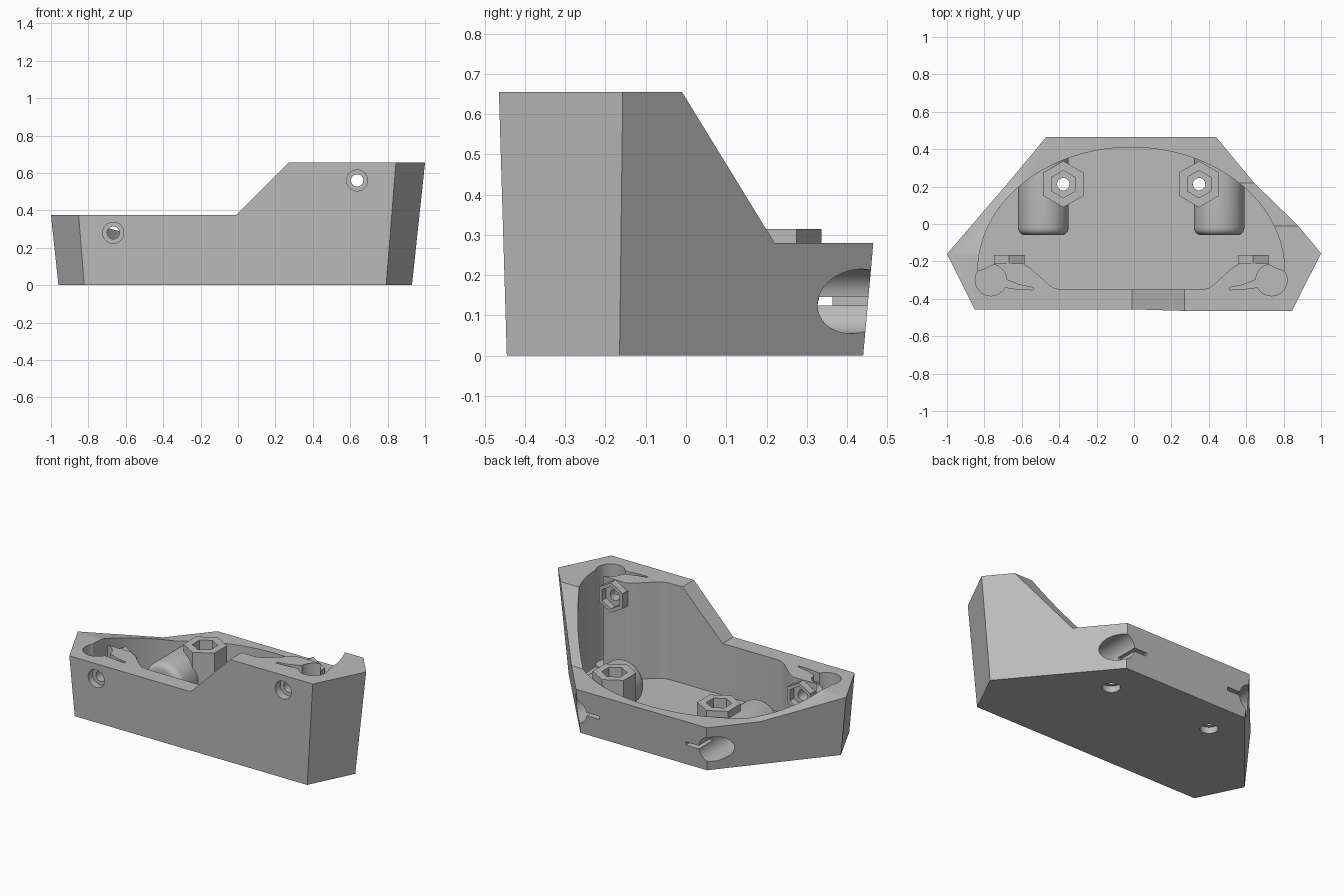
import bpy, bmesh
from math import sin, cos, pi

cube = bpy.data.objects.get("Cube")
if cube:
    bpy.data.objects.remove(cube)

grey = bpy.data.materials.new("plain grey")
grey.use_nodes = True
grey.diffuse_color = (0.5, 0.5, 0.5, 1)
grey.node_tree.nodes["Principled BSDF"].inputs["Base Color"].default_value = (0.5, 0.5, 0.5, 1)

CX = -0.015  # symmetry line of the housing
SIDES = (-1, 1)


def loft(name, low, high):
    """Closed solid between two matching rings."""
    bm = bmesh.new()
    a = [bm.verts.new(p) for p in low]
    b = [bm.verts.new(p) for p in high]
    bm.faces.new(a)
    bm.faces.new(b)
    for i in range(len(a)):
        j = (i + 1) % len(a)
        bm.faces.new((a[i], a[j], b[j], b[i]))
    bmesh.ops.recalc_face_normals(bm, faces=bm.faces)
    me = bpy.data.meshes.new(name)
    bm.to_mesh(me)
    bm.free()
    me.materials.append(grey)
    ob = bpy.data.objects.new(name, me)
    bpy.context.collection.objects.link(ob)
    return ob


def prism(name, pts, lo, hi, axis="z"):
    place = {"x": lambda a, b, t: (t, a, b),
             "y": lambda a, b, t: (a, t, b),
             "z": lambda a, b, t: (a, b, t)}[axis]
    return loft(name, [place(a, b, lo) for a, b in pts], [place(a, b, hi) for a, b in pts])


def disc(u, v, r, n=40):
    """Ring of n points; a hexagon has a corner on the second axis."""
    return [(u + r * sin(2 * pi * i / n), v + r * cos(2 * pi * i / n)) for i in range(n)]


def combine(target, tool, operation="DIFFERENCE"):
    mod = target.modifiers.new("cut", "BOOLEAN")
    mod.operation = operation
    mod.solver = "EXACT"
    mod.object = tool
    bpy.context.view_layer.objects.active = target
    bpy.ops.object.modifier_apply(modifier=mod.name)
    bpy.data.objects.remove(tool)


def outline(z):
    """Six-sided footprint, flaring with height."""
    back, tip, front = 0.44 + 0.05 * z, 0.945 + 0.107 * z, 0.807 + 0.08 * z
    half = [(back, 0.44 + 0.09 * z), (tip, -0.165 + 0.012 * z), (front, -0.445 - 0.03 * z)]
    ring = half + [(-x, y) for x, y in reversed(half)]
    return [(CX + x, y, z) for x, y in ring]


# Flared housing
housing = loft("housing", outline(0), outline(0.655))

# Stepped rim: steep back ramp, then the low side with its slanted end
combine(housing, prism("back_ramp_cut", [(-0.01, 0.655), (0.22, 0.28), (0.7, 0.28),
                                         (0.7, 0.9), (-0.16, 0.9)], -1.3, 1.3, "x"))
low_cut = prism("low_side_cut", [(0.22, 0.28), (-0.16, 0.375), (-0.7, 0.375),
                                 (-0.7, 0.8), (0.22, 0.8)], -1.3, -0.01, "x")
for v in low_cut.data.vertices:
    if v.co.x > -1:
        v.co.x += v.co.z - 0.375
combine(housing, low_cut)

# Cavity: half-oval back wall, front corner pillars
arc = [(0.82 * cos(pi * i / 64), -0.25 + 0.66 * sin(pi * i / 64)) for i in range(65)]
pillar = [(0.775, -0.235), (0.73, -0.212), (0.58, -0.21), (0.54, -0.235), (0.50, -0.27),
          (0.44, -0.325), (0.41, -0.344), (0.37, -0.35)]
edge = arc + [(-x, y) for x, y in pillar] + pillar[::-1]
cavity = prism("cavity", [(CX + x, y) for x, y in edge], 0.05, 1)

# Round-ended ducts left standing in the cavity
for s in SIDES:
    duct = prism("duct", disc(CX + s * 0.47, 0.135, 0.135, 48), -0.06, 0.7, "y")
    bm = bmesh.new()
    bm.from_mesh(duct.data)
    rim = [e for e in bm.edges if all(v.co.y < 0 for v in e.verts)]
    bmesh.ops.bevel(bm, geom=rim, offset=0.04, segments=5, profile=0.5, affect="EDGES")
    bm.to_mesh(duct.data)
    bm.free()
    combine(cavity, duct)
combine(housing, cavity)

for s, screw_z in ((-1, 0.28), (1, 0.56)):
    nut_x, front_x, duct_x = CX + s * 0.363, CX + s * 0.652, CX + s * 0.47

    # Upright hexagonal boss and the nut boss on the pillar
    combine(housing, prism("hex_boss", disc(nut_x, 0.213, 0.124, 6), 0.03, 0.315), "UNION")
    combine(housing, prism("front_nut_boss", disc(front_x, screw_z, 0.094, 6),
                           -0.24, -0.165, "y"), "UNION")

    # Duct bore with its thin side slot
    combine(housing, prism("duct_bore", disc(duct_x, 0.135, 0.08), 0.02, 0.7, "y"))
    inner = duct_x - s * 0.17
    combine(housing, prism("duct_slot", [(duct_x, 0.125), (inner, 0.125), (inner, 0.146),
                                         (duct_x, 0.146)], 0.31, 0.7, "y"))

    # Floor screw: nut pocket, hole, counterbore
    combine(housing, prism("nut_pocket", disc(nut_x, 0.213, 0.073, 6), 0.255, 0.6))
    combine(housing, prism("floor_hole", disc(nut_x, 0.213, 0.033), -0.1, 0.6))
    combine(housing, prism("floor_counterbore", disc(nut_x, 0.213, 0.052), -0.1, 0.04))

    # Corner pocket with a leaf-shaped slot
    combine(housing, prism("corner_pocket", disc(CX + s * 0.75, -0.3, 0.084), 0.06, 1))
    leaf = [(0.70, -0.285), (0.66, -0.30), (0.60, -0.325), (0.525, -0.34),
            (0.525, -0.352), (0.60, -0.349), (0.70, -0.335)]
    combine(housing, prism("leaf_slot", [(CX + s * x, y) for x, y in leaf], 0.06, 1))

    # Front screw: nut pocket, hole, counterbore
    combine(housing, prism("front_nut_pocket", disc(front_x, screw_z, 0.07, 6), -0.205, -0.1, "y"))
    combine(housing, prism("front_hole", disc(front_x, screw_z, 0.033), -0.7, -0.1, "y"))
    combine(housing, prism("front_counterbore", disc(front_x, screw_z, 0.056), -0.7, -0.41, "y"))

# Smooth the curved walls, keep the edges sharp
bpy.ops.object.select_all(action="DESELECT")
housing.select_set(True)
bpy.context.view_layer.objects.active = housing
bpy.ops.object.shade_smooth_by_angle(angle=0.45)
